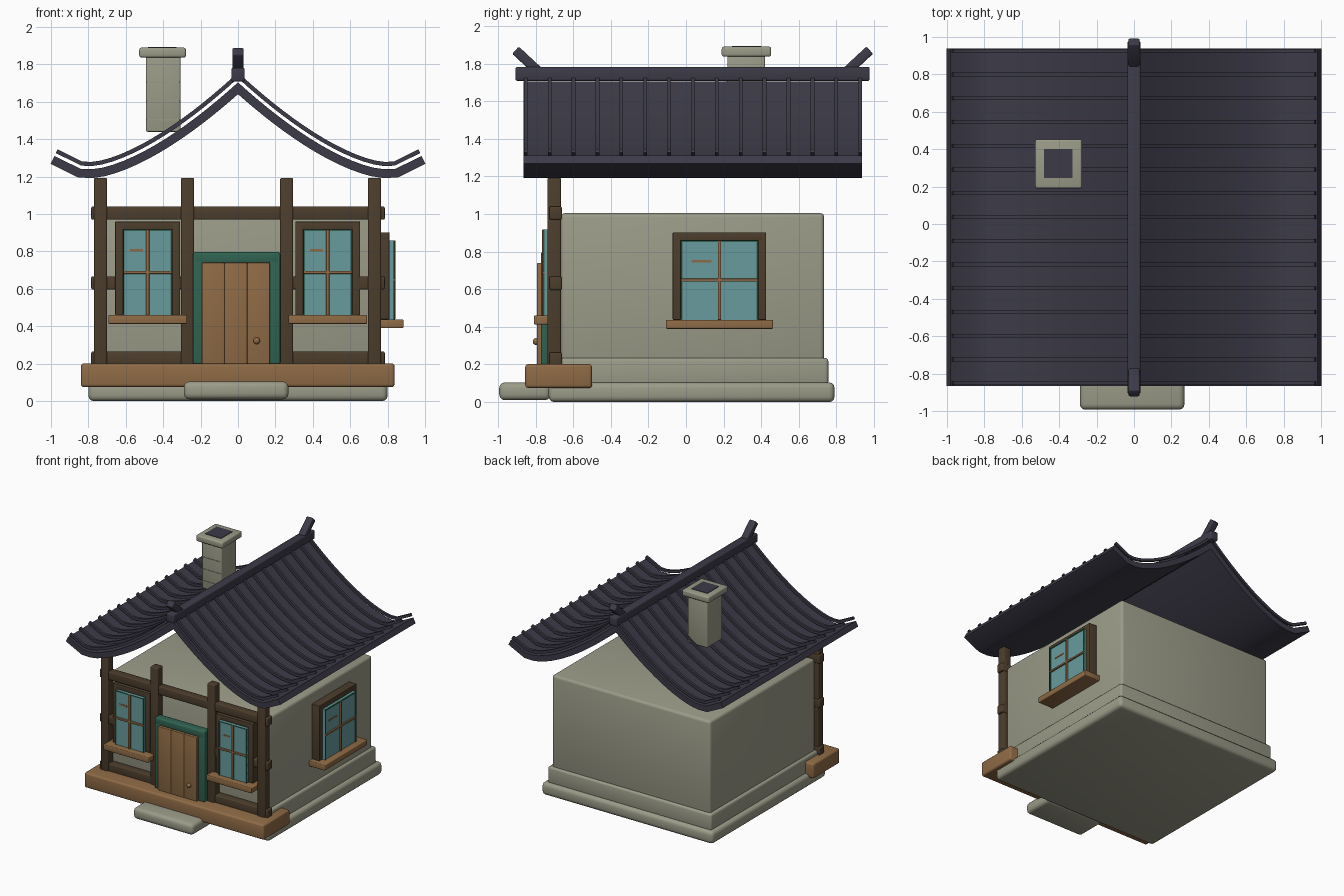
import bpy, bmesh, math
from mathutils import Vector, Matrix

if "Cube" in bpy.data.objects:
    bpy.data.objects.remove(bpy.data.objects["Cube"], do_unlink=True)

parts = []


def material(name, r, g, b):
    m = bpy.data.materials.new(name)
    m.use_nodes = True
    m.diffuse_color = (r, g, b, 1)
    m.node_tree.nodes["Principled BSDF"].inputs["Base Color"].default_value = (r, g, b, 1)
    return m


stone = material("pale stone", 0.33, 0.33, 0.25)
slate = material("dark slate", 0.045, 0.043, 0.064)
timber = material("dark timber", 0.074, 0.048, 0.026)
wood = material("warm wood", 0.275, 0.147, 0.061)
green = material("green paint", 0.03, 0.127, 0.084)
glass = material("teal glass", 0.135, 0.33, 0.34)


def finish(name, bm, mat):
    bmesh.ops.recalc_face_normals(bm, faces=bm.faces)
    mesh = bpy.data.meshes.new(name)
    bm.to_mesh(mesh)
    bm.free()
    mesh.materials.append(mat)
    ob = bpy.data.objects.new(name, mesh)
    bpy.context.collection.objects.link(ob)
    parts.append(ob)
    return ob


def box(name, x, y, z, mat, bevel=0.008):
    """Rounded box from (low, high) ranges on each axis."""
    bm = bmesh.new()
    bmesh.ops.create_cube(bm, size=1)
    size = Vector([r[1] - r[0] for r in (x, y, z)])
    mid = Vector([(r[1] + r[0]) / 2 for r in (x, y, z)])
    bmesh.ops.scale(bm, vec=size, verts=bm.verts)
    if bevel:
        bmesh.ops.bevel(bm, geom=bm.edges[:], offset=min(bevel, min(size) * 0.45),
                        segments=3, profile=0.5, affect='EDGES')
    ob = finish(name, bm, mat)
    ob.location = mid
    return ob


# Stone body and plinths
box("base_plinth", (-0.8, 0.8), (-0.73, 0.79), (0, 0.105), stone, 0.03)
box("wall_footing", (-0.765, 0.765), (-0.68, 0.757), (0.09, 0.235), stone, 0.018)
box("house_walls", (-0.74, 0.74), (-0.665, 0.735), (0.2, 1.005), stone, 0.022)
box("front_step", (-0.29, 0.27), (-0.993, -0.72), (0.01, 0.105), stone, 0.03)
box("porch_deck", (-0.84, 0.837), (-0.855, -0.5), (0.075, 0.202), wood, 0.016)

# Timber frame on the front
for i, x in enumerate((-0.735, -0.27, 0.26, 0.73)):
    box(f"post_{i}", (x - 0.035, x + 0.035), (-0.736, -0.665), (0.19, 1.193), timber)
for i, z in enumerate((0.195, 0.597, 0.97)):
    box(f"cross_beam_{i}", (-0.785, 0.785), (-0.726, -0.66), (z, z + 0.07), timber)

# Door
box("door_frame_top", (-0.24, 0.226), (-0.772, -0.7), (0.735, 0.797), green, 0.012)
box("door_frame_left", (0.165, 0.226), (-0.772, -0.7), (0.2, 0.78), green)
box("door_frame_right", (-0.24, -0.18), (-0.772, -0.7), (0.2, 0.78), green)
for i in range(3):
    x = -0.193 + i * 0.121
    box(f"door_plank_{i}", (x, x + 0.121), (-0.792, -0.71), (0.2, 0.74), wood, 0.005)
bm = bmesh.new()
bmesh.ops.create_uvsphere(bm, u_segments=16, v_segments=10, radius=0.018)
finish("door_knob", bm, wood).location = (0.1, -0.797, 0.322)


# Windows, laid out facing -y around an origin on the wall, then turned
def window(tag, width, low, high, origin, turn):
    place = Matrix.Translation(origin) @ Matrix.Rotation(turn, 4, 'Z')
    h = width / 2
    rim, g = 0.043, h - 0.043

    def piece(name, x, y, z, mat, bevel=0.004):
        ob = box(f"{tag}_{name}", x, y, z, mat, bevel)
        ob.matrix_world = place @ Matrix.Translation(ob.location)

    for side, s in (("left", 1), ("right", -1)):
        piece("frame_" + side, sorted((s * g, s * h)), (-0.068, 0.02), (low, high), timber)
    piece("frame_top", (-h, h), (-0.068, 0.02), (high - rim, high), timber)
    piece("pane", (-g, g), (-0.088, 0), (low, high - rim), glass, 0)
    piece("sill", (-h - 0.037, h + 0.037), (-0.143, 0.02), (low - 0.047, low), wood, 0.006)
    mid = (low + high - rim) / 2
    piece("upright_bar", (-0.009, 0.009), (-0.1, -0.08), (low, high - rim), wood)
    piece("level_bar", (-g, g), (-0.1, -0.08), (mid - 0.008, mid + 0.008), wood)
    # thin sash edging around the pane
    for side, s in (("left", 1), ("right", -1)):
        piece("sash_" + side, sorted((s * (g - 0.008), s * g)), (-0.094, -0.08),
              (low, high - rim), green, 0)
    piece("sash_top", (-g, g), (-0.094, -0.08), (high - rim - 0.008, high - rim), green, 0)
    piece("glint", (-g * 0.72, -g * 0.2), (-0.092, -0.086),
          (high - 0.16, high - 0.147), wood, 0)


window("front_right_window", 0.347, 0.46, 0.96, (-0.483, -0.665, 0), 0)
window("front_left_window", 0.347, 0.46, 0.96, (0.48, -0.665, 0), 0)
window("side_window", 0.497, 0.437, 0.902, (0.742, 0.178, 0), math.pi / 2)

# Swept roof curve: steep at the ridge, level near the eave, kicked up at the tip
half = [(0.78 * i / 14, 1.248 + 0.467 * (1 - i / 14) ** 1.52) for i in range(15)]
half += [(0.84, 1.25), (0.978, 1.318)]
curve = [Vector((-x, z)) for x, z in reversed(half[1:])] + [Vector(p) for p in half]


def offset(points, d):
    out = []
    for i, p in enumerate(points):
        a = (p - points[max(i - 1, 0)]) if i else points[1] - p
        b = (points[i + 1] - p) if i + 1 < len(points) else a
        n1, n2 = [Vector((-v.y, v.x)).normalized() for v in (a, b)]
        n = (n1 + n2).normalized()
        out.append(p + n * d / n.dot(n1))
    return out


def roof_strip(name, low, high, y0, y1):
    bm = bmesh.new()
    rings = [[bm.verts.new((p.x, y, p.y)) for p in offset(curve, d)]
             for d, y in ((low, y0), (high, y0), (high, y1), (low, y1))]
    for r in range(4):
        a, b = rings[r], rings[(r + 1) % 4]
        for i in range(len(curve) - 1):
            bm.faces.new((a[i], a[i + 1], b[i + 1], b[i]))
    for i in (0, -1):
        bm.faces.new([ring[i] for ring in rings])
    finish(name, bm, slate)


roof_strip("roof_slab", -0.055, -0.008, -0.865, 0.937)
for i in range(15):
    y = -0.852 + i * 0.127
    roof_strip(f"roof_rib_{i}", 0.009, 0.031, y - 0.01, y + 0.01)

# Ridge with raised horns
box("ridge_beam", (-0.036, 0.036), (-0.907, 0.977), (1.708, 1.782), slate, 0.01)
for name, s in (("front", -1), ("back", 1)):
    horn = box(f"{name}_ridge_horn", (-0.03, 0.03), (-0.09, 0.09), (-0.026, 0.026), slate)
    horn.location = (0, 0.035 + s * 0.876, 1.81)
    horn.rotation_euler.x = s * math.radians(43)

# Chimney
box("chimney_stack", (-0.492, -0.308), (0.22, 0.42), (1.44, 1.86), stone, 0.008)
box("chimney_cap", (-0.528, -0.278), (0.19, 0.453), (1.837, 1.89), stone, 0.012)
box("chimney_flue", (-0.48, -0.33), (0.245, 0.4), (1.886, 1.894), slate, 0)
for i, z in enumerate((1.5, 1.6, 1.7)):
    box(f"chimney_course_{i}", (-0.488, -0.312), (0.216, 0.224), (z, z + 0.008), stone, 0)

# Smooth shading with sharp edges kept
bpy.ops.object.select_all(action='DESELECT')
for ob in parts:
    ob.select_set(True)
bpy.context.view_layer.objects.active = parts[0]
bpy.ops.object.shade_smooth_by_angle(angle=math.radians(35))
